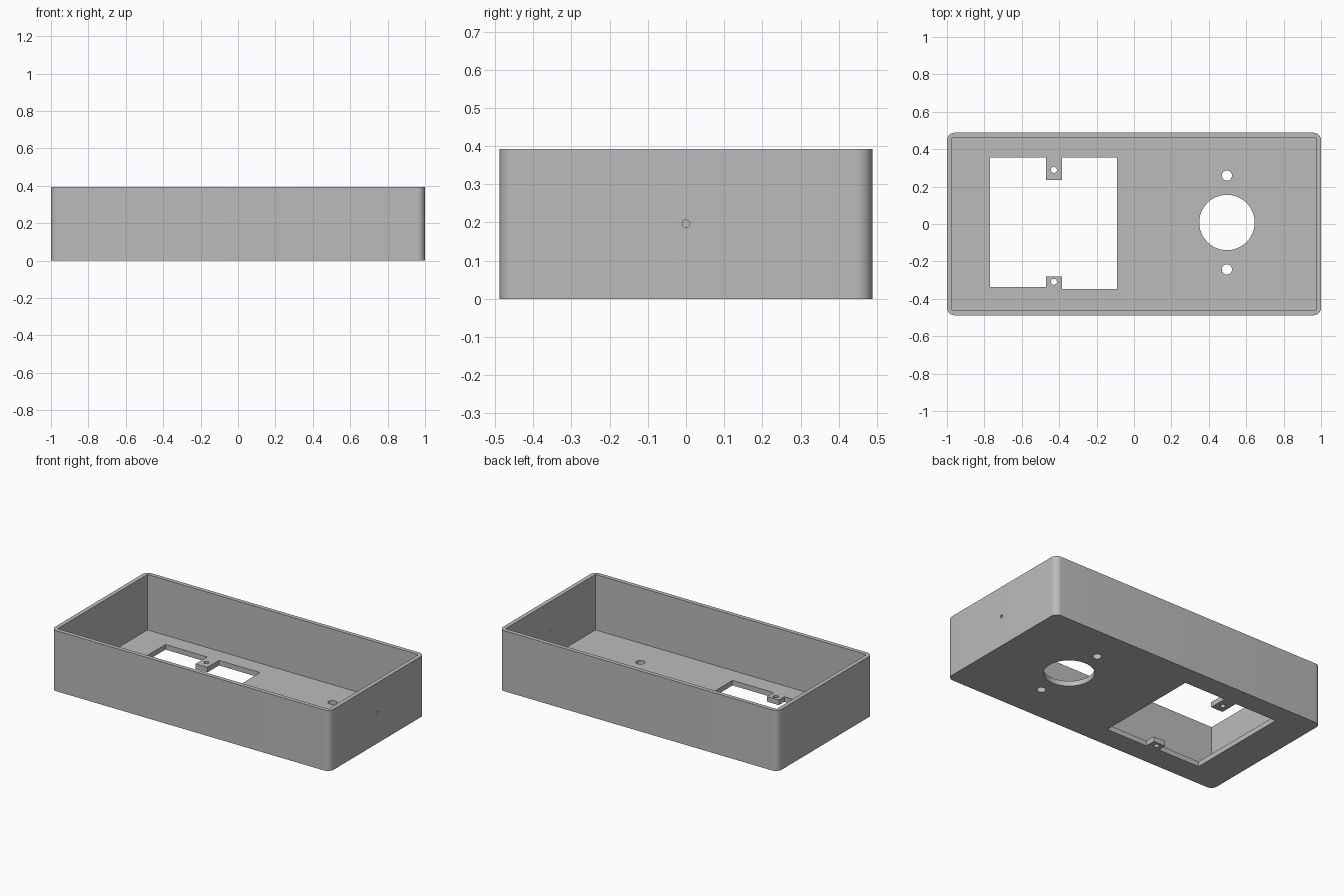
import bpy, bmesh, math
from mathutils import Matrix

cube = bpy.data.objects.get("Cube")
if cube:
    bpy.data.objects.remove(cube, do_unlink=True)

LENGTH, DEPTH, HEIGHT = 2.0, 0.976, 0.393
WALL, FLOOR, RADIUS = 0.027, 0.033, 0.04

grey = bpy.data.materials.new("light grey plastic")
grey.use_nodes = True
colour = (0.5, 0.5, 0.5, 1)
grey.diffuse_color = colour
grey.node_tree.nodes["Principled BSDF"].inputs["Base Color"].default_value = colour


def to_object(name, bm):
    bmesh.ops.recalc_face_normals(bm, faces=bm.faces)
    mesh = bpy.data.meshes.new(name)
    bm.to_mesh(mesh)
    bm.free()
    mesh.materials.append(grey)
    obj = bpy.data.objects.new(name, mesh)
    bpy.context.collection.objects.link(obj)
    return obj


def prism(name, outline, z0, z1):
    bm = bmesh.new()
    face = bm.faces.new([bm.verts.new((x, y, z0)) for x, y in outline])
    new = bmesh.ops.extrude_face_region(bm, geom=[face])["geom"]
    verts = [v for v in new if isinstance(v, bmesh.types.BMVert)]
    bmesh.ops.translate(bm, verts=verts, vec=(0, 0, z1 - z0))
    return to_object(name, bm)


def rectangle(hx, hy):
    return [(-hx, -hy), (hx, -hy), (hx, hy), (-hx, hy)]


def rounded_rectangle(hx, hy, r, steps=10):
    points = []
    for quarter, (sx, sy) in enumerate([(1, 1), (-1, 1), (-1, -1), (1, -1)]):
        for i in range(steps + 1):
            a = (quarter + i / steps) * math.pi / 2
            points.append((sx * (hx - r) + r * math.cos(a),
                           sy * (hy - r) + r * math.sin(a)))
    return points


def drill(name, centre, r, length, axis="Z", sides=48):
    bm = bmesh.new()
    turn = Matrix.Rotation(math.pi / 2, 4, "Y") if axis == "X" else Matrix()
    bmesh.ops.create_cone(bm, cap_ends=True, segments=sides, radius1=r, radius2=r,
                          depth=length, matrix=Matrix.Translation(centre) @ turn)
    return to_object(name, bm)


# Outer shell with rounded vertical corners
enclosure = prism("enclosure", rounded_rectangle(LENGTH / 2, DEPTH / 2, RADIUS), 0, HEIGHT)

# Open square-cornered cavity
cutters = [prism("cavity_cutter", rectangle(LENGTH / 2 - WALL, DEPTH / 2 - WALL),
                 FLOOR, HEIGHT + 0.1)]

# Floor window, leaving two screw tabs
left, right, tab_l, tab_r = -0.77, -0.09, -0.47, -0.385
back, front_l, front_r = 0.355, -0.337, -0.348
window = [(left, front_l), (tab_l, front_l), (tab_l, -0.28), (tab_r, -0.28),
          (tab_r, front_r), (right, front_r), (right, back), (tab_r, back),
          (tab_r, 0.235), (tab_l, 0.235), (tab_l, back), (left, back)]
cutters.append(prism("window_cutter", window, -0.1, 0.1))

# Screw holes in the tabs, round socket opening and its screw holes
for name, x, y, r in [("tab_hole_back", -0.428, 0.289, 0.016),
                      ("tab_hole_front", -0.428, -0.309, 0.016),
                      ("round_opening", 0.497, 0.008, 0.148),
                      ("socket_hole_back", 0.497, 0.259, 0.027),
                      ("socket_hole_front", 0.497, -0.243, 0.027)]:
    cutters.append(drill(name + "_cutter", (x, y, 0), r, 0.2))

# Small hole through the end wall
cutters.append(drill("end_hole_cutter", (LENGTH / 2, 0, HEIGHT / 2), 0.01, 0.2, "X", 24))

# Cut everything out, then smooth the round surfaces
bpy.ops.object.select_all(action="DESELECT")
enclosure.select_set(True)
bpy.context.view_layer.objects.active = enclosure
for cutter in cutters:
    cutter.hide_render = True
    mod = enclosure.modifiers.new(cutter.name, "BOOLEAN")
    mod.operation = "DIFFERENCE"
    mod.solver = "EXACT"
    mod.object = cutter
    bpy.ops.object.modifier_apply(modifier=mod.name)
    bpy.data.objects.remove(cutter, do_unlink=True)
bpy.ops.object.shade_smooth_by_angle(angle=math.radians(30))
